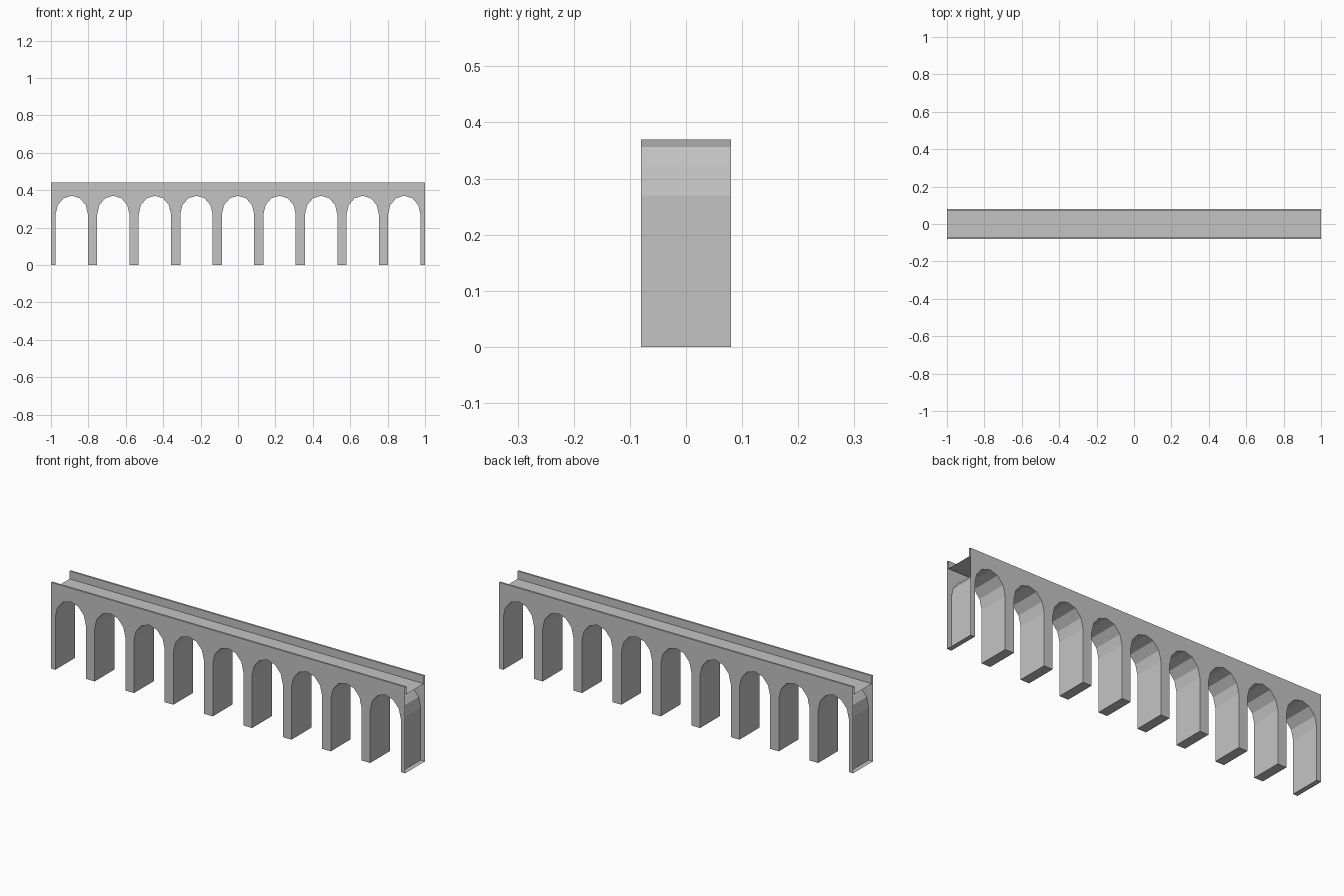
import bpy
from math import sin, cos, pi
from mathutils import Vector

if "Cube" in bpy.data.objects:
    bpy.data.objects.remove(bpy.data.objects["Cube"], do_unlink=True)

ARCHES = 9
SPAN = 2 / ARCHES       # distance between arch centres
HALF_OPENING = 0.0865
SPRING, RISE = 0.27, 0.10
SEGMENTS = 6
HALF_DEPTH, CHANNEL = 0.08, 0.07
TOP, DECK = 0.44, 0.40

stone = bpy.data.materials.new("grey_stone")
stone.use_nodes = True
colour = (0.55, 0.55, 0.55, 1)
stone.diffuse_color = colour
stone.node_tree.nodes["Principled BSDF"].inputs["Base Color"].default_value = colour


def add_mesh(name, verts, faces):
    mesh = bpy.data.meshes.new(name)
    mesh.from_pydata(verts, [], faces)
    mesh.materials.append(stone)
    obj = bpy.data.objects.new(name, mesh)
    bpy.context.collection.objects.link(obj)
    return obj


def sweep(name, path, offset):
    """Open sheet made by moving a path along an offset."""
    n = len(path)
    verts = path + [p + offset for p in path]
    faces = [(i, i + 1, n + i + 1, n + i) for i in range(n - 1)]
    return add_mesh(name, verts, faces)


def underside(y):
    """Lower outline from left to right: pier feet, jambs and arches."""
    path = [Vector((-1, y, 0))]
    for k in range(ARCHES):
        centre = -1 + SPAN * (k + 0.5)
        path.append(Vector((centre - HALF_OPENING, y, 0)))
        for s in range(SEGMENTS + 1):
            a = pi * (1 - s / SEGMENTS)
            path.append(Vector((centre + HALF_OPENING * cos(a), y,
                                SPRING + RISE * sin(a))))
        path.append(Vector((centre + HALF_OPENING, y, 0)))
    path.append(Vector((1, y, 0)))
    return path


# Front and back arcade walls
for name, y in (("front_wall", -HALF_DEPTH), ("back_wall", HALF_DEPTH)):
    outline = underside(y) + [Vector((1, y, TOP)), Vector((-1, y, TOP))]
    if y > 0:
        outline.reverse()
    add_mesh(name, outline, [range(len(outline))])

# Arch soffits, pier sides and pier feet
sweep("arch_soffits_and_piers", underside(HALF_DEPTH),
      Vector((0, -2 * HALF_DEPTH, 0)))

# Parapet tops, parapet inner faces and deck, open at both ends
section = [(-HALF_DEPTH, TOP), (-CHANNEL, TOP), (-CHANNEL, DECK),
           (CHANNEL, DECK), (CHANNEL, TOP), (HALF_DEPTH, TOP)]
sweep("deck_and_parapets", [Vector((1, y, z)) for y, z in section],
      Vector((-2, 0, 0)))
